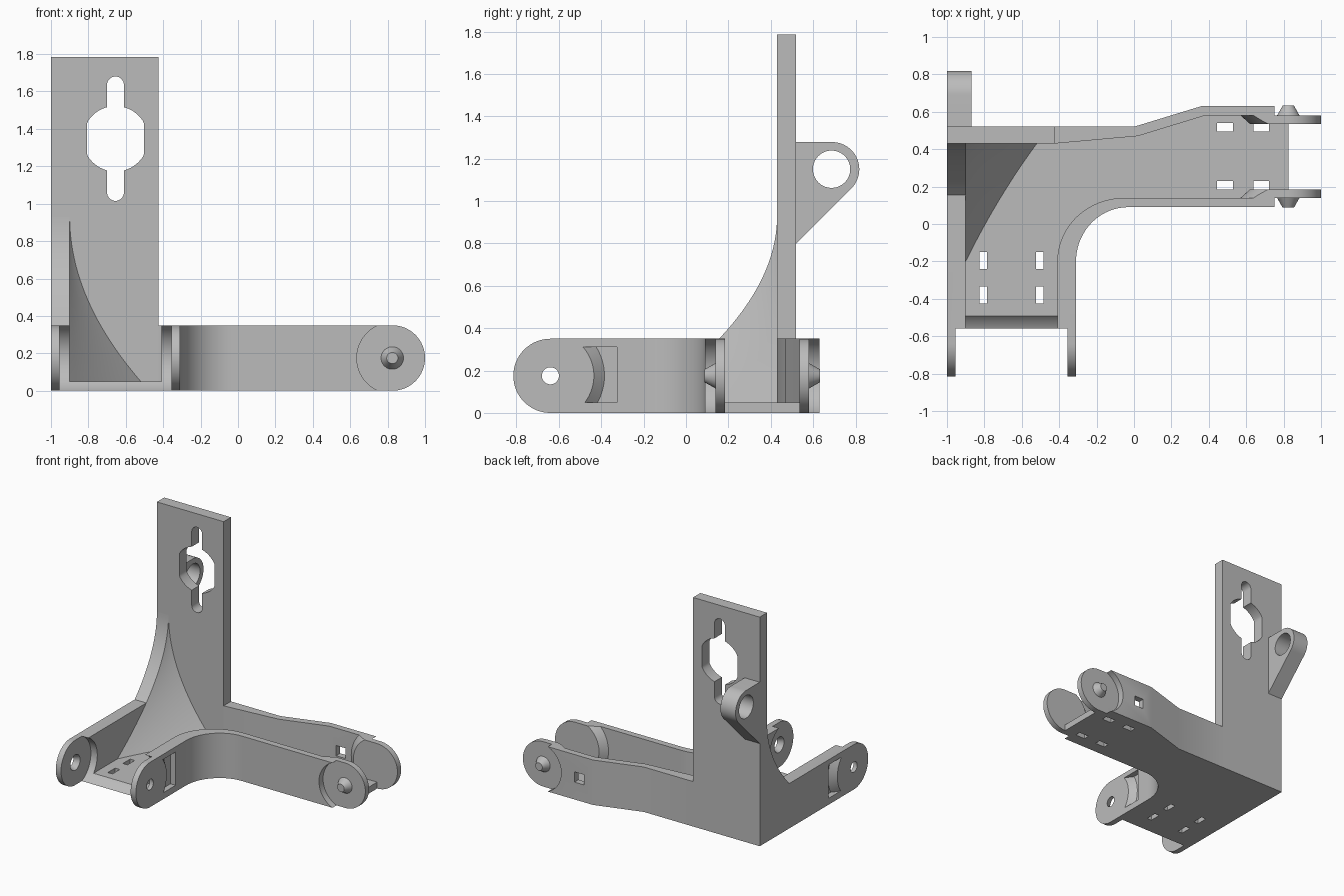
import bpy, bmesh
from math import sin, cos, pi, radians

cube = bpy.data.objects.get("Cube")
if cube:
    bpy.data.objects.remove(cube, do_unlink=True)

grey = bpy.data.materials.new("plain grey")
grey.use_nodes = True
grey.diffuse_color = (0.5, 0.5, 0.5, 1)
grey.node_tree.nodes["Principled BSDF"].inputs["Base Color"].default_value = (0.5, 0.5, 0.5, 1)

H = 0.35            # wall height
R = H / 2           # ear radius and pivot height
FLOOR = 0.05
PY = -0.64          # pivot of the front arm
PX = 0.825          # pivot of the side arm
EAR = 0.045         # ear thickness


def place(axis, u, v, w):
    return {"x": (w, u, v), "y": (u, w, v), "z": (u, v, w)}[axis]


def loft(name, axis, rings):
    """Capped solid through rings of (points, position along axis)."""
    bm = bmesh.new()
    loops = [[bm.verts.new(place(axis, u, v, w)) for u, v in pts] for pts, w in rings]
    for a, b in zip(loops, loops[1:]):
        for i in range(len(a)):
            j = (i + 1) % len(a)
            bm.faces.new((a[i], a[j], b[j], b[i]))
    bm.faces.new(loops[0])
    bm.faces.new(loops[-1])
    bmesh.ops.recalc_face_normals(bm, faces=bm.faces)
    mesh = bpy.data.meshes.new(name)
    bm.to_mesh(mesh)
    bm.free()
    mesh.materials.append(grey)
    obj = bpy.data.objects.new(name, mesh)
    bpy.context.collection.objects.link(obj)
    return obj


def prism(name, axis, pts, a, b):
    return loft(name, axis, [(pts, a), (pts, b)])


def arc(cu, cv, ru, rv, start, end, n=24):
    angles = [radians(start + (end - start) * i / n) for i in range(n + 1)]
    return [(cu + ru * cos(t), cv + rv * sin(t)) for t in angles]


def circle(cu, cv, r):
    return arc(cu, cv, r, r, 0, 360, 64)[:-1]


def frustum(name, axis, cu, cv, a, ra, b, rb):
    return loft(name, axis, [(circle(cu, cv, ra), a), (circle(cu, cv, rb), b)])


def box(name, x0, x1, y0, y1, z0, z1):
    return prism(name, "z", [(x0, y0), (x1, y0), (x1, y1), (x0, y1)], z0, z1)


def boolean(obj, cutter, operation="DIFFERENCE"):
    mod = obj.modifiers.new("cut", "BOOLEAN")
    mod.operation = operation
    mod.solver = "EXACT"
    mod.object = cutter
    bpy.context.view_layer.update()
    graph = bpy.context.evaluated_depsgraph_get()
    mesh = bpy.data.meshes.new_from_object(obj.evaluated_get(graph))
    obj.modifiers.clear()
    obj.data = mesh
    bpy.data.objects.remove(cutter, do_unlink=True)


# Floor between the walls, hollowed at the front and slotted for straps
inner_bend = arc(-0.05, -0.2, 0.36, 0.34, 180, 90)
floor = prism("floor", "z", [(-0.9, PY), (-0.41, PY)] + inner_bend + [
    (0.74, 0.14), (0.74, 0.185), (PX, 0.185), (PX, 0.535), (0.74, 0.535), (0.74, 0.58),
    (0.38, 0.58), (0.02, 0.47), (-0.425, 0.43), (-0.9, 0.43)], 0, FLOOR)
boolean(floor, frustum("cutter", "x", PY, R, -1.1, 0.193, -0.2, 0.193))
for x in (0.487, 0.68):
    for y in (0.208, 0.517):
        boolean(floor, box("cutter", x - 0.042, x + 0.042, y - 0.023, y + 0.023, -0.1, 0.1))
for x in (-0.805, -0.505):
    for y in (-0.195, -0.38):
        boolean(floor, box("cutter", x - 0.02, x + 0.02, y - 0.045, y + 0.045, -0.1, 0.1))


# Front arm walls with thin outer ears, tapered pivot holes and outside pockets
def front_arm_wall(name, outer, d, back):
    def at(depth):
        return outer + d * depth
    profile = arc(PY, R, R, R, 90, 270, 32) + [(back, 0), (back, H)]
    wall = prism(name, "x", profile, outer, at(0.1))
    boolean(wall, frustum("cutter", "x", PY, R, at(EAR), 0.193, at(0.2), 0.193))
    xs = sorted((at(-0.02), at(EAR)))
    pocket = box("cutter", xs[0], xs[1], PY, -0.325, FLOOR, 0.31)
    boolean(pocket, frustum("cutter", "x", PY, R, at(-0.03), 0.172, at(0.06), 0.272))
    boolean(wall, pocket)
    boolean(wall, frustum("cutter", "x", PY, R, at(-0.01), 0.036, at(EAR + 0.01), 0.064))


front_arm_wall("left_wall", -1, 1, 0.43)
front_arm_wall("right_wall", -0.31, -1, -0.2)

# Side arm walls
bend_wall = prism("bend_wall", "z", arc(-0.03, -0.2, 0.28, 0.29, 180, 90)
                  + [(PX, 0.09), (PX, 0.14)] + inner_bend[::-1], 0, H)
boolean(bend_wall, frustum("cutter", "y", PX, R, 0, 0.19, 0.14, 0.19))
back_wall = prism("back_wall", "z", [
    (-0.425, 0.52), (0, 0.52), (0.36, 0.63), (PX, 0.63), (PX, 0.58),
    (0.38, 0.58), (0.02, 0.47), (-0.425, 0.43)], 0, H)
boolean(back_wall, frustum("cutter", "y", PX, R, 0.58, 0.19, 0.7, 0.19))
boolean(back_wall, box("cutter", 0.44, 0.52, 0.5, 0.7, 0.135, 0.215))

# Side arm ears: disc, conical pad and outward pin
for side, y, d in (("front", 0.14, 1), ("rear", 0.58, -1)):
    ear = frustum(side + "_ear", "y", PX, R, y, R, y + d * EAR, R)
    pad = frustum("cutter", "y", PX, R, y, 0.255, y + d * EAR, 0.205)
    boolean(pad, box("cutter", 0.5, PX, 0, 0.8, 0, H), "INTERSECT")
    boolean(ear, pad, "UNION")
    frustum(side + "_pin", "y", PX, R, y, 0.06, y - d * 0.053, 0.03)

# Upright plate with a round opening and a vertical slot
upright = box("upright_plate", -1, -0.425, 0.43, 0.52, 0, 1.785)
cx, cz = -0.655, 1.347
opening = [(max(cx - 0.152, min(cx + 0.152, u)), v) for u, v in circle(cx, cz, 0.175)]
slot = arc(cx, 1.635, 0.045, 0.045, 0, 180, 16) + arc(cx, 1.06, 0.045, 0.045, 180, 360, 16)
for shape in (opening, slot):
    boolean(upright, prism("cutter", "y", shape, 0.3, 0.7))

# Rear lug
lug = prism("rear_lug", "x", [(0.52, 0.8), (0.52, 1.278)]
            + arc(0.69, 1.15, 0.128, 0.128, 90, -45), -1, -0.87)
boolean(lug, frustum("cutter", "x", 0.687, 1.15, -1.1, 0.088, -0.8, 0.088))

# Curved brace: a raised wall edge and a hollow corner web
TOP = 0.93


def flare(z):
    return ((TOP - z) / (TOP - FLOOR)) ** 2


steps = [H + (TOP - H) * i / 20 for i in range(21)]
prism("brace_edge", "x", [(0.43, H)] + [(0.43 - 0.63 * flare(z), z) for z in steps], -1, -0.9)


def web_section(z):
    s = flare(z)
    pts = [(-0.9, 0.43)]
    for i in range(11):
        t = i / 10
        bow = 0.1 * t * (1 - t)
        pts.append((-0.9 + 0.38 * s * (t - bow), 0.43 - 0.63 * s * (1 - t - bow)))
    return pts, z


loft("corner_web", "z", [web_section(FLOOR + (TOP - 0.01 - FLOOR) * i / 24) for i in range(25)])

# Smooth the round surfaces, keep the edges crisp
meshes = [o for o in bpy.context.scene.objects if o.type == "MESH"]
bpy.ops.object.select_all(action="DESELECT")
for o in meshes:
    o.select_set(True)
bpy.context.view_layer.objects.active = meshes[0]
bpy.ops.object.shade_smooth_by_angle(angle=radians(25))
